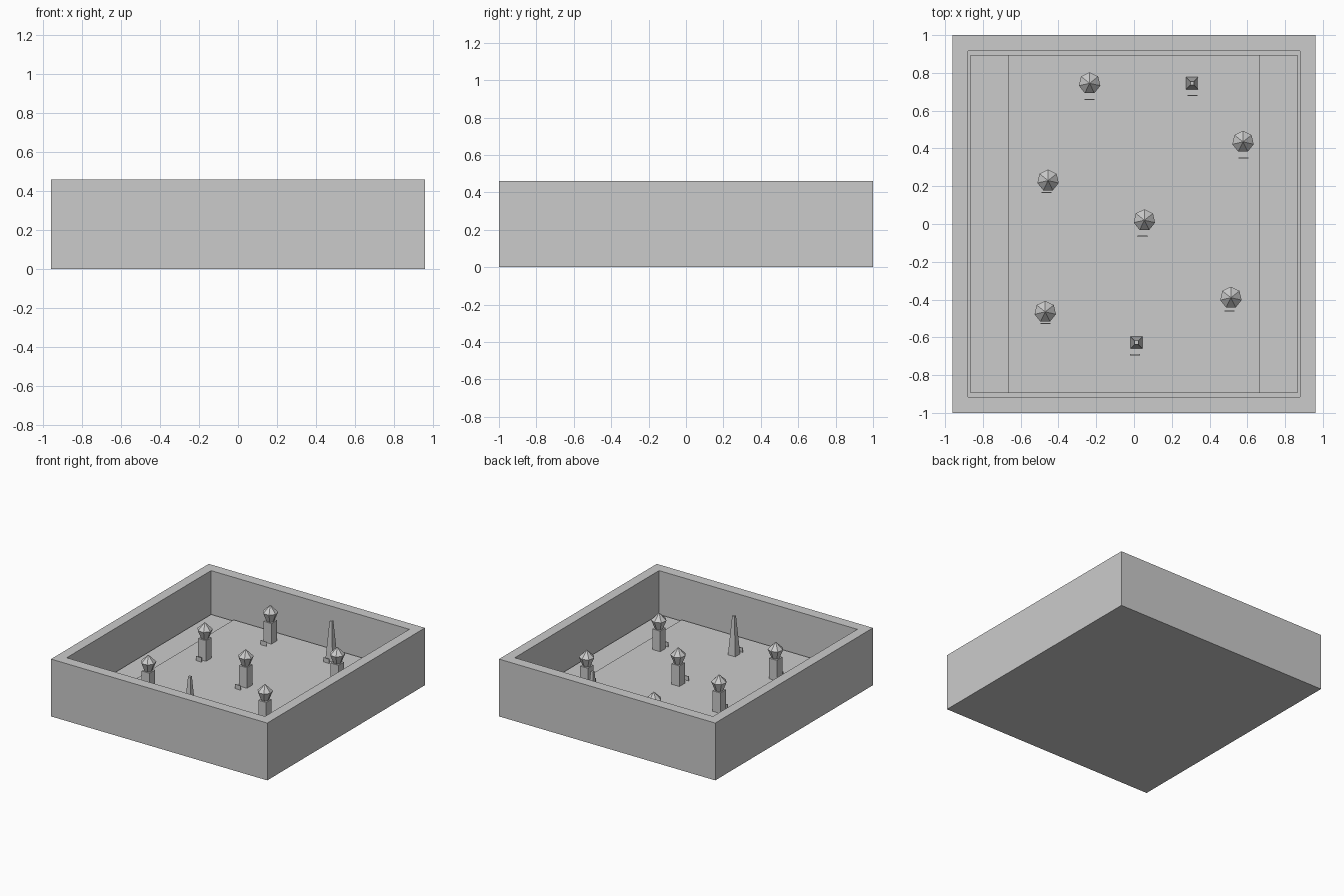
import bpy, bmesh
from mathutils import Matrix, Vector

if "Cube" in bpy.data.objects:
    bpy.data.objects.remove(bpy.data.objects["Cube"])

FLOOR = 0.13


def finish(name, bm):
    bmesh.ops.recalc_face_normals(bm, faces=bm.faces)
    me = bpy.data.meshes.new(name)
    bm.to_mesh(me)
    bm.free()
    ob = bpy.data.objects.new(name, me)
    bpy.context.collection.objects.link(ob)
    return ob


def box(name, x, y, z0, sx, sy, sz):
    bm = bmesh.new()
    bmesh.ops.create_cube(bm, size=1)
    bmesh.ops.scale(bm, vec=(sx, sy, sz), verts=bm.verts)
    bmesh.ops.translate(bm, vec=(x, y, z0 + sz / 2), verts=bm.verts)
    return finish(name, bm)


def cone(bm, sides, r1, r2, x, y, z0, z1, turn=0.0):
    m = Matrix.Translation((x, y, (z0 + z1) / 2)) @ Matrix.Rotation(turn, 4, 'Z')
    bmesh.ops.create_cone(bm, cap_ends=True, segments=sides, radius1=r1,
                          radius2=r2, depth=z1 - z0, matrix=m)


# Open tray: inset the top of a block and push it down to form the walls
def tray(hx, hy, ix, iy, height, depth):
    bm = bmesh.new()
    bmesh.ops.create_cube(bm, size=1)
    bmesh.ops.scale(bm, vec=(2 * hx, 2 * hy, height), verts=bm.verts)
    bmesh.ops.translate(bm, vec=(0, 0, height / 2), verts=bm.verts)
    top = max(bm.faces, key=lambda f: f.calc_center_median().z)
    bmesh.ops.inset_region(bm, faces=[top], thickness=0.05)
    for v in top.verts:
        v.co.x = ix if v.co.x > 0 else -ix
        v.co.y = iy if v.co.y > 0 else -iy
    new = bmesh.ops.extrude_face_region(bm, geom=[top])['geom']
    verts = [g for g in new if isinstance(g, bmesh.types.BMVert)]
    bmesh.ops.translate(bm, vec=(0, 0, -depth), verts=verts)
    if top.is_valid:
        bmesh.ops.delete(bm, geom=[top], context='FACES_ONLY')
    return finish("walled_base", bm)


tray(0.96, 1.0, 0.88, 0.915, 0.46, 0.36)

# Floor panels
box("centre_floor", 0, 0, 0.09, 1.33, 1.79, FLOOR - 0.09)
for side, s in (("left", -1), ("right", 1)):
    box(side + "_floor_strip", s * 0.765, 0, 0.09, 0.20, 1.79, 0.03)


# Exhibits: plinth with a seven-sided gem, or a tapered obelisk
def gem_stand(x, y):
    box("plinth", x, y, FLOOR, 0.07, 0.07, 0.165)
    bm = bmesh.new()
    z0, z1, z2, r = 0.295, 0.365, 0.422, 0.058
    cone(bm, 7, 0.03, r, x, y, z0, z1)
    cone(bm, 7, r, 0, x, y, z1, z2)
    bmesh.ops.delete(bm, geom=[f for f in bm.faces if all(
        abs(v.co.z - z1) < 1e-4 for v in f.verts)], context='FACES_ONLY')
    bmesh.ops.remove_doubles(bm, verts=bm.verts, dist=1e-4)
    finish("gem", bm)


def obelisk(x, y):
    bm = bmesh.new()
    cone(bm, 4, 0.032 * 2 ** 0.5, 0.010 * 2 ** 0.5, x, y, FLOOR, 0.44, 0.785398)
    finish("obelisk", bm)


# x, y of each exhibit, then x, y of its label
gems = [(-0.235, 0.745, -0.235, 0.66), (0.577, 0.435, 0.58, 0.35),
        (-0.455, 0.23, -0.463, 0.167), (0.055, 0.02, 0.045, -0.065),
        (-0.47, -0.465, -0.468, -0.527), (0.513, -0.39, 0.505, -0.46)]
obelisks = [(0.308, 0.745, 0.31, 0.68), (0.013, -0.628, 0.005, -0.692)]

for make, spots in ((gem_stand, gems), (obelisk, obelisks)):
    for x, y, lx, ly in spots:
        make(x, y)
        box("label_plate", lx, ly, FLOOR, 0.052, 0.006, 0.035)
